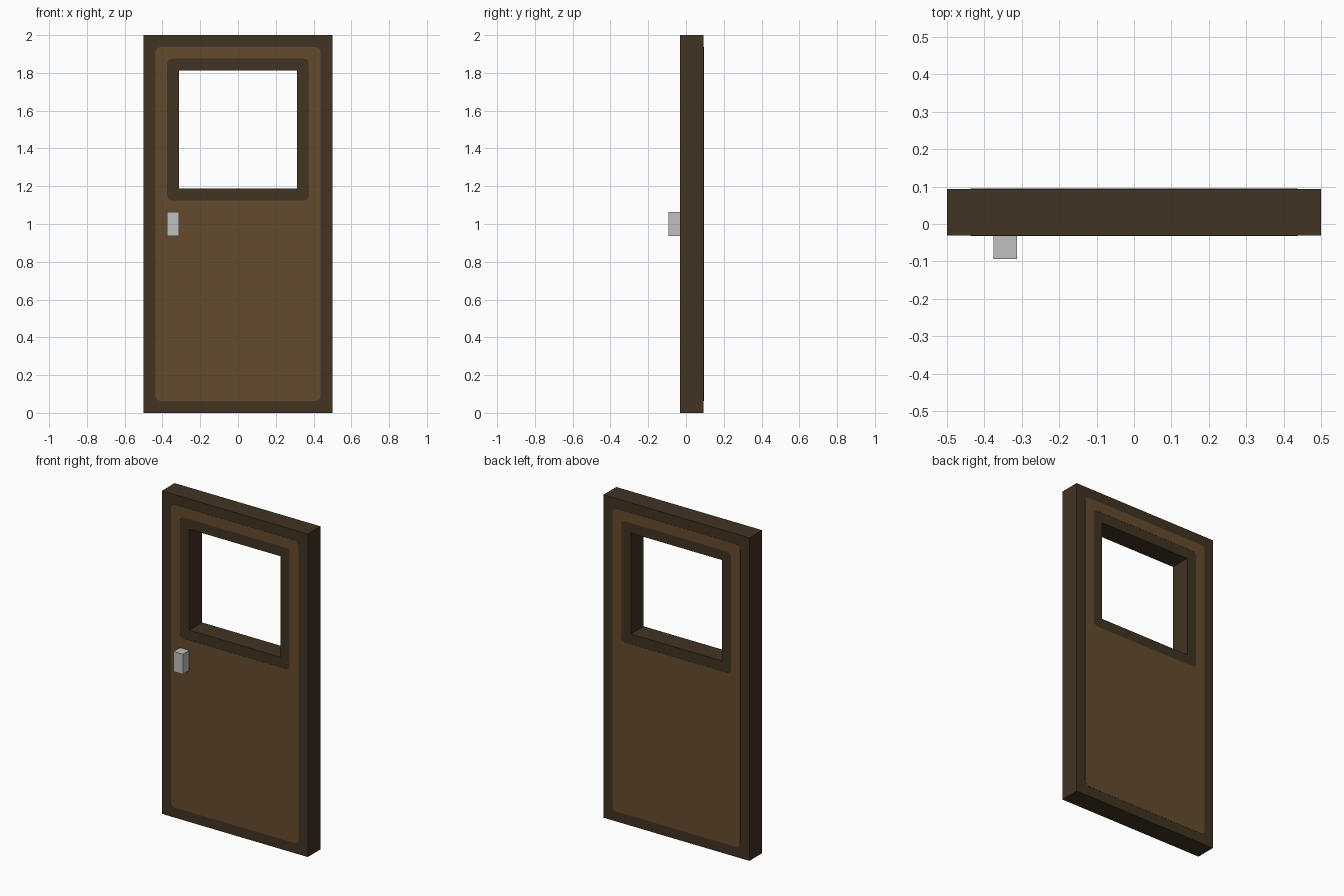
import bpy, bmesh, math
from mathutils import Matrix

cube = bpy.data.objects.get("Cube")
if cube:
    bpy.data.objects.remove(cube, do_unlink=True)


def material(name, srgb):
    lin = [((c / 255 + 0.055) / 1.055) ** 2.4 for c in srgb] + [1.0]
    m = bpy.data.materials.new(name)
    m.use_nodes = True
    m.diffuse_color = lin
    m.node_tree.nodes["Principled BSDF"].inputs["Base Color"].default_value = lin
    return m


DARK = material("dark wood", (65, 51, 34))
WOOD = material("brown wood", (100, 75, 45))
METAL = material("light grey metal", (192, 192, 192))

U = 1 / 16              # module of the design
Y_FRONT, Y_BACK = -U / 2, 1.5 * U


def rounded_rect(x, z0, z1, r=0.0, steps=4):
    """Outline of a rectangle spanning -x..x, z0..z1 with corner radius r."""
    if r == 0:
        return [(x, z1), (-x, z1), (-x, z0), (x, z0)]
    pts = []
    for i, (cx, cz) in enumerate([(x - r, z1 - r), (r - x, z1 - r),
                                  (r - x, z0 + r), (x - r, z0 + r)]):
        for s in range(steps + 1):
            a = math.pi / 2 * (i + s / steps)
            pts.append((cx + r * math.cos(a), cz + r * math.sin(a)))
    return pts


def add_mesh(name, mesh, mat):
    ob = bpy.data.objects.new(name, mesh)
    mesh.materials.clear()
    mesh.materials.append(mat)
    bpy.context.scene.collection.objects.link(ob)
    return ob


def slab(name, outlines, y0, y1, mat):
    """Upright slab from y0 to y1; the second outline is a hole."""
    curve = bpy.data.curves.new(name, "CURVE")
    curve.dimensions = "2D"
    curve.fill_mode = "BOTH"
    curve.extrude = (y1 - y0) / 2
    for pts in outlines:
        sp = curve.splines.new("POLY")
        sp.points.add(len(pts) - 1)
        for p, (x, z) in zip(sp.points, pts):
            p.co = (x, z, 0, 1)
        sp.use_cyclic_u = True
    tmp = bpy.data.objects.new(name + "_curve", curve)
    bpy.context.scene.collection.objects.link(tmp)
    bpy.context.view_layer.update()
    dg = bpy.context.evaluated_depsgraph_get()
    mesh = bpy.data.meshes.new_from_object(tmp.evaluated_get(dg))
    bpy.data.objects.remove(tmp, do_unlink=True)
    mesh.transform(Matrix.Translation((0, (y0 + y1) / 2, 0)) @ Matrix.Rotation(math.pi / 2, 4, "X"))
    bm = bmesh.new()
    bm.from_mesh(mesh)
    bmesh.ops.remove_doubles(bm, verts=bm.verts, dist=1e-5)
    bmesh.ops.recalc_face_normals(bm, faces=bm.faces)
    for f in bm.faces:
        f.smooth = False
        f.material_index = 0
    bm.to_mesh(mesh)
    bm.free()
    return add_mesh(name, mesh, mat)


# Door leaf with a square window opening
slab("door_leaf", [rounded_rect(8 * U, 0, 2),
                   rounded_rect(5 * U, 19 * U, 29 * U)], Y_FRONT, Y_BACK, DARK)

# Thin lighter panels on both faces, leaving a dark border and window surround
panel = [rounded_rect(7 * U, U, 31 * U, 0.03),
         rounded_rect(6 * U, 18 * U, 30 * U, 0.025)]
T = 0.001
slab("front_panel", panel, Y_FRONT - T, Y_FRONT + T, WOOD)
slab("back_panel", panel, Y_BACK - T, Y_BACK + T, WOOD)

# Handle block on the front
bm = bmesh.new()
bmesh.ops.create_cube(bm, size=1, matrix=Matrix.Translation((-5.5 * U, Y_FRONT - U / 2, 16 * U))
                      @ Matrix.Diagonal((U, U, 2 * U, 1)))
handle = bpy.data.meshes.new("door_handle")
bm.to_mesh(handle)
bm.free()
add_mesh("door_handle", handle, METAL)
